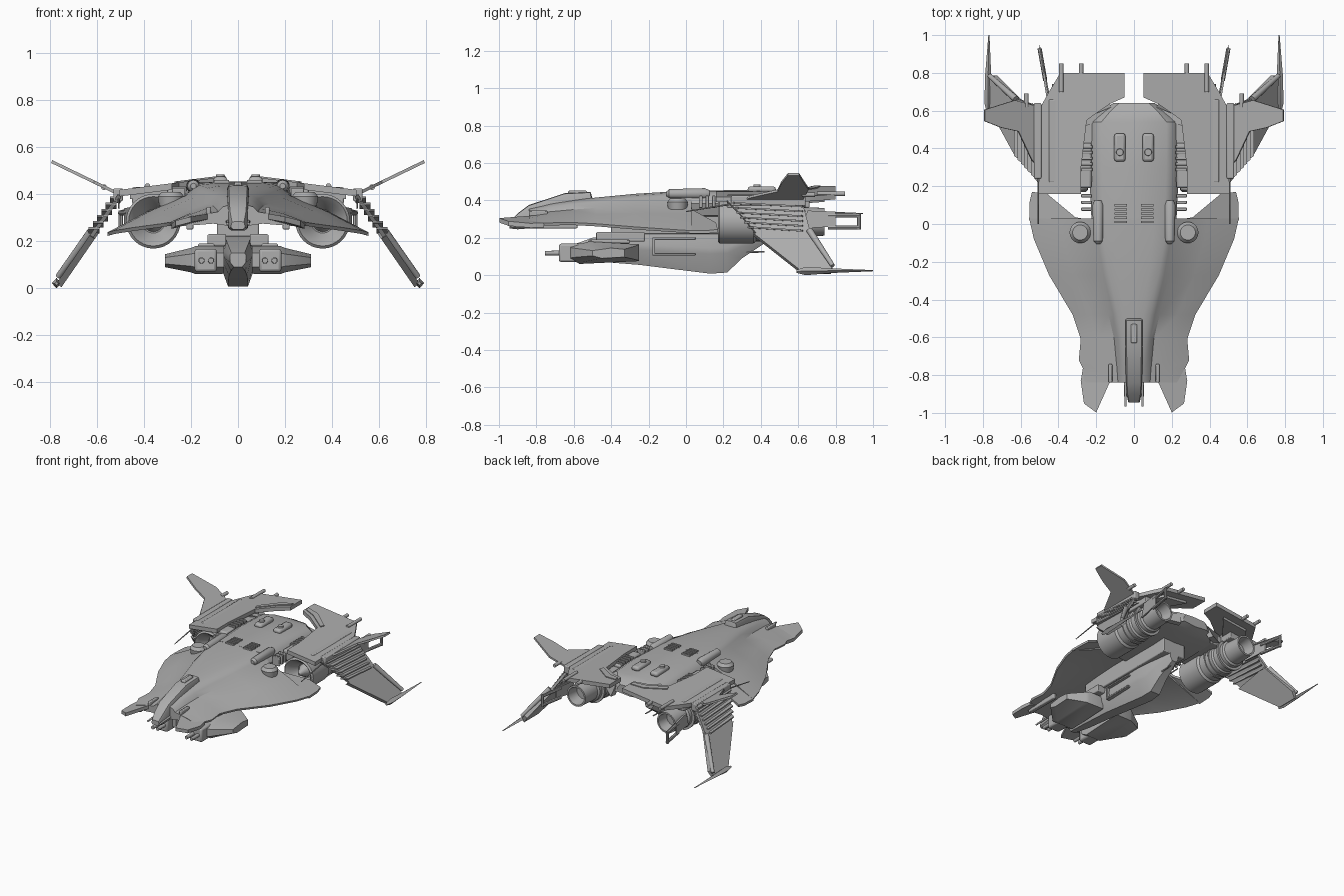
import bpy, bmesh, math
from mathutils import Vector, Matrix

old = bpy.data.objects.get("Cube")
if old:
    bpy.data.objects.remove(old, do_unlink=True)

grey = bpy.data.materials.new("hull grey")
grey.use_nodes = True
grey.diffuse_color = (0.42, 0.42, 0.42, 1)
grey.node_tree.nodes["Principled BSDF"].inputs["Base Color"].default_value = grey.diffuse_color


def finish(name, bm, mirror=True, bevel=0, angle=32):
    bmesh.ops.recalc_face_normals(bm, faces=bm.faces)
    mesh = bpy.data.meshes.new(name)
    bm.to_mesh(mesh)
    bm.free()
    mesh.materials.append(grey)
    mesh.shade_smooth()
    mesh.set_sharp_from_angle(angle=math.radians(angle))
    obj = bpy.data.objects.new(name, mesh)
    bpy.context.collection.objects.link(obj)
    if bevel:
        mod = obj.modifiers.new("Bevel", "BEVEL")
        mod.width, mod.segments = bevel, 2
    if mirror:
        obj.modifiers.new("Mirror", "MIRROR").use_mirror_merge = False
    return obj


def loft(name, rings, mirror=True, bevel=0):
    """Skin equal-length point rings and cap both ends."""
    bm = bmesh.new()
    rows = [[bm.verts.new(p) for p in ring] for ring in rings]
    n = len(rows[0])
    for a, b in zip(rows, rows[1:]):
        for i in range(n):
            j = (i + 1) % n
            bm.faces.new((a[i], a[j], b[j], b[i]))
    bm.faces.new(rows[0])
    bm.faces.new(rows[-1])
    return finish(name, bm, mirror, bevel)


def plate(name, pts, offset, mirror=True):
    off = Vector(offset)
    return loft(name, [pts, [Vector(p) + off for p in pts]], mirror)


def box(name, xs, ys, zs, mirror=True, bevel=0.006):
    ring = lambda y: [(x, y, z) for x, z in zip((xs[0], xs[1], xs[1], xs[0]), (zs[0], zs[0], zs[1], zs[1]))]
    return loft(name, [ring(ys[0]), ring(ys[1])], mirror, bevel)


def lathe(name, x, z, profile, sides=24):
    """Turned part with its axis along y; profile holds (y, radius)."""
    turn = [2 * math.pi * i / sides for i in range(sides)]
    return loft(name, [[(x + r * math.cos(t), y, z + r * math.sin(t)) for t in turn] for y, r in profile])


def rod(name, a, b, r1, r2, sides=12):
    a, b = Vector(a), Vector(b)
    bm = bmesh.new()
    place = Matrix.Translation((a + b) / 2) @ (b - a).to_track_quat("Z", "Y").to_matrix().to_4x4()
    bmesh.ops.create_cone(bm, cap_ends=True, segments=sides, radius1=r1, radius2=r2,
                          depth=(b - a).length, matrix=place)
    return finish(name, bm)


def symmetric(y, half):
    """Full ring from a half profile that starts and ends on the centre line."""
    return [(x, y, z) for x, z in half] + [(-x, y, z) for x, z in half[-2:0:-1]]


# Broad front hull: spine height and width, spine foot, then wing edge
stations = [
    (-.84, .36, .045, .085, .325, .282, .275), (-.765, .375, .05, .09, .335, .27, .28),
    (-.72, .385, .055, .095, .34, .292, .28), (-.61, .4, .065, .105, .35, .282, .282),
    (-.48, .415, .085, .135, .36, .325, .275), (-.27, .435, .13, .19, .385, .45, .258),
    (-.08, .447, .165, .22, .395, .53, .245), (.03, .452, .17, .225, .395, .555, .238)]
rings = []
for y, top, w, foot, foot_z, edge, edge_z in stations:
    rings.append(symmetric(y, [
        (0, top), (w * .6, top), (w, top - .008), ((w + foot) / 2, (top + foot_z) / 2 + .004),
        (foot, foot_z), ((foot + edge) / 2, (foot_z + edge_z) / 2 + .008), (edge, edge_z),
        (edge - .005, edge_z - .014), (foot + .02, foot_z - .05), (0, foot_z - .065)]))
loft("front_hull", rings, mirror=False)

# Rear body
rings = []
for y, top, w, base in [(.02, .452, .225, .31), (.3, .455, .238, .31), (.54, .445, .24, .32),
                        (.6, .43, .17, .33), (.64, .41, .11, .34)]:
    rings.append(symmetric(y, [(0, top), (w * .72, top - .004), (w * .9, top - .03), (w, top - .07),
                               (w * .9, base + .01), (0, base)]))
loft("rear_body", rings, mirror=False)

# Swept rear corners of the hull and forward prongs
slope = lambda x: .395 - (x - .21) * .455
corner = [(.21, .02), (.555, .02), (.552, .12), (.54, .17), (.46, .16), (.31, .035)]
plate("hull_corner", [(x, y, slope(x)) for x, y in corner], (0, 0, -.016))
plate("front_prong", [(.07, -.83, .325), (.125, -.83, .318), (.2, -.998, .305), (.265, -.95, .288),
                      (.282, -.83, .277), (.27, -.76, .28), (.09, -.76, .33)], (0, 0, -.024))
box("prong_rail", (.19, .22), (-.84, -.58), (.25, .29))
box("prong_gun", (.115, .135), (-.84, -.74), (.315, .345))
rod("nose_gun", (.045, -.965, .275), (.045, -.8, .285), .006, .008)

# Cockpit
rings = []
for y, w, low, high in [(-.945, .03, .25, .285), (-.9, .04, .245, .33), (-.84, .043, .25, .375),
                        (-.65, .046, .28, .438), (-.51, .046, .3, .445), (-.5, .044, .3, .41)]:
    rings.append(symmetric(y, [(0, high), (w * .85, high - .003), (w, high - .02),
                               (w, low + .01), (w * .7, low), (0, low)]))
loft("cockpit", rings, mirror=False)
box("canopy_strip", (-.016, .016), (-.63, -.53), (.43, .452), mirror=False)

# Details on the back
box("back_hatch", (.045, .105), (.33, .48), (.44, .475), bevel=.014)
rod("hatch_cap", (.075, .38, .47), (.075, .38, .485), .02, .018, 20)
for i in range(5):
    box("vent_slat", (.038, .103), (.005 + i * .022, .017 + i * .022), (.44, .461), bevel=0)
lathe("shoulder_capsule", .19, .435, [(-.105, .012), (-.09, .025), (.1, .03), (.125, .02)], 16)
rod("round_cap", (.285, -.045, .35), (.285, -.045, .39), .05, .056, 32)
rod("round_cap_top", (.285, -.045, .39), (.285, -.045, .41), .056, .04, 32)

# Engines
lathe("engine", .36, .285, [(.25, .05), (.19, .085), (.17, .105), (.18, .116), (.36, .116), (.375, .104),
                            (.5, .104), (.51, .094), (.6, .092), (.61, .08), (.74, .074),
                            (.74, .062), (.66, .05)], 32)
for y in (.42, .46, .56):
    lathe("engine_band", .36, .285, [(y, .1), (y, .11), (y + .015, .11), (y + .015, .1)], 32)
rod("intake_spinner", (.36, .26, .285), (.36, .18, .285), .05, .008, 16)
box("engine_pylon", (.29, .45), (.22, .66), (.36, .43))
box("inner_mount", (.2, .3), (.22, .56), (.33, .405))
box("duct", (.225, .3), (.19, .43), (.35, .425), bevel=.01)
for y in (.28, .31, .34, .37, .4):
    box("duct_rib", (.22, .28), (y, y + .016), (.38, .433), bevel=.003)
for y in (.07, .105, .14):
    box("cooling_rib", (.225, .28), (y, y + .018), (.36, .425), bevel=.004)
plate("rear_strut", [(.11, .58, .4), (.3, .5, .42), (.3, .5, .36), (.13, .62, .31)], (.01, .04, 0))

# Upper covers over the engines
cover_z = lambda x: .482 - x * .125
cover = [(.05, .8), (.39, .8), (.45, .7), (.5, .61), (.505, .16), (.28, .16),
         (.28, .3), (.25, .55), (.13, .635), (.05, .67)]
plate("engine_cover", [(x, y, cover_z(x)) for x, y in cover], (0, 0, -.028))
skirt = [(.16, .74), (.36, .74), (.46, .58), (.46, .22), (.32, .22), (.3, .56)]
plate("cover_skirt", [(x, y, cover_z(x) - .02) for x, y in skirt], (0, 0, -.025))
for x in (.28, .385):
    rod("cover_gun", (x, .7, .435), (x, .85, .435), .012, .012)
plate("cover_ridge", [(x, y, cover_z(x) + .006) for x, y in
                      [(.06, .69), (.14, .66), (.26, .57), (.27, .6), (.15, .7), (.06, .72)]], (0, 0, -.01))

# Raised fins
fin_z = lambda x: .405 + (x - .5) * .483
fin = [(.5, .3), (.54, .34), (.61, .49), (.7, .51), (.79, .545), (.79, .605), (.63, .655), (.5, .62)]
plate("raised_fin", [(x, y, fin_z(x)) for x, y in fin], (.005, 0, -.012))
rod("fin_barrel", (.57, .62, .43), (.57, .69, .43), .012, .012)
box("wing_root", (.49, .53), (.24, .64), (.37, .425))

# Drooping wings
wing_x = lambda z: .5 + (.415 - z) * .69
spread = lambda outline: [(wing_x(z), y, z) for y, z in outline]
plate("wing_spar", spread([(.22, .4), (.62, .4), (.66, .25), (.38, .22), (.28, .34)]), (-.014, 0, -.01))
plate("wing_panel", spread([(.36, .225), (.65, .255), (.785, .06), (.775, .02), (.62, .02)]), (-.022, 0, -.015))
for i in range(6):
    z = .39 - i * .026
    x = wing_x(z)
    plate("wing_slat", [(x - .018, .23 + i * .02, z), (x + .028, .26 + i * .02, z),
                        (x + .028, .62, z - .018), (x - .018, .64, z - .018)], (0, 0, -.009))
rod("wing_barrel", (.625, .66, .24), (.765, .785, .05), .018, .012)

# Wing tips with long spikes
loft("wing_tip", [[(x - w, y, z), (x, y, z - h), (x + w, y, z), (x, y, z + h)] for x, y, z, w, h in
                  [(.772, .59, .02, .008, .008), (.772, .64, .022, .02, .022),
                   (.772, .79, .024, .016, .012), (.768, 1, .024, .003, .003)]])

# Open tail frames outside the nozzles
plate("tail_arm", [(.445, .62, .25), (.45, .65, .345), (.475, .8, .34), (.475, .8, .26)], (.01, 0, 0))
for z in (.255, .32):
    rod("tail_rail", (.47, .76, z), (.5, .93, z), .011, .011, 8)
rod("tail_end", (.499, .925, .245), (.499, .925, .33), .01, .01, 8)
rod("tail_antenna", (.45, .68, .34), (.5, .945, .33), .004, .002, 8)
rod("hull_antenna", (.507, 0, .34), (.507, .24, .38), .003, .005, 8)

# Belly gondola
rings = []
for y, w, low, high in [(-.64, .035, .09, .15), (-.5, .06, .075, .2), (-.25, .078, .055, .235), (.13, .085, .008, .24),
                        (.22, .075, .014, .24), (.3, .06, .09, .24), (.42, .035, .17, .24)]:
    middle = (low + high) / 2
    rings.append(symmetric(y, [(0, high), (w * .8, high), (w, middle + .02), (w * .95, middle - .01),
                               (w * .5, low), (0, low)]))
loft("gondola", rings, mirror=False)
box("gondola_neck", (-.09, .09), (-.4, .42), (.22, .34), mirror=False)
for z in (.105, .19):
    box("gondola_rail", (.065, .095), (-.18, .05), (z, z + .012), bevel=.003)
box("gondola_rail_end", (.065, .095), (-.18, -.165), (.105, .2), bevel=.003)
box("gondola_bracket", (.05, .13), (-.48, -.22), (.18, .23))
rod("gondola_aerial", (.03, .24, .12), (.03, .42, .125), .006, .004, 8)

# Gun pods on the gondola
rings = []
for x, front, back, low, high in [(.06, -.62, -.25, .062, .18), (.18, -.62, -.25, .06, .18),
                                  (.2, -.61, -.26, .068, .172), (.31, -.5, -.33, .09, .145)]:
    chin = (high - low) * .25
    rings.append([(x, front, low + chin), (x, front + .05, low), (x, back, low + chin / 2),
                  (x, back, high - chin / 2), (x, front + .1, high), (x, front, high - chin)])
loft("gun_pod", rings)
box("pod_nose", (.09, .185), (-.68, -.5), (.07, .168), bevel=.012)
box("pod_cap", (.1, .17), (-.52, -.3), (.17, .19))
for x in (.115, .155):
    rod("pod_gun", (x, -.755, .118), (x, -.6, .118), .012, .014)
